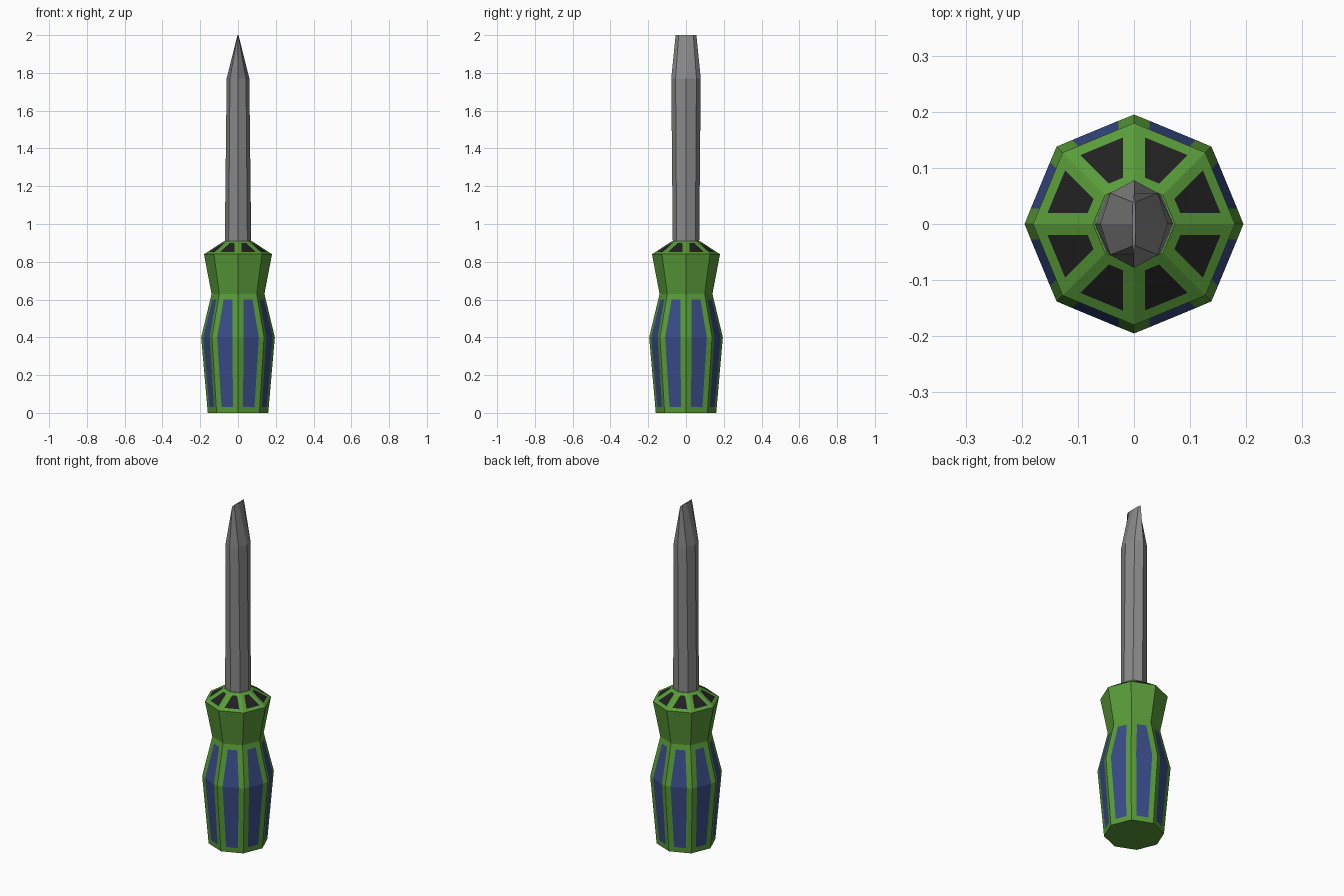
import bpy, bmesh
from math import cos, sin, pi

if "Cube" in bpy.data.objects:
    bpy.data.objects.remove(bpy.data.objects["Cube"])


def material(name, color):
    m = bpy.data.materials.new(name)
    m.diffuse_color = (*color, 1)
    m.use_nodes = True
    m.node_tree.nodes["Principled BSDF"].inputs["Base Color"].default_value = m.diffuse_color
    return m


def loft(rings, sides=8):
    """Bridge octagonal rings given as (z, x radius, y radius), with capped ends."""
    bm = bmesh.new()
    loops = [[bm.verts.new((rx * cos(2 * pi * i / sides), ry * sin(2 * pi * i / sides), z))
              for i in range(sides)] for z, rx, ry in rings]
    bands = []
    for a, b in zip(loops, loops[1:]):
        bands.append([bm.faces.new((a[i], a[(i + 1) % sides], b[(i + 1) % sides], b[i]))
                      for i in range(sides)])
    bm.faces.new(loops[0][::-1])
    bm.faces.new(loops[-1])
    bm.normal_update()
    return bm, bands


def finish(bm, name, mats=()):
    mesh = bpy.data.meshes.new(name)
    bm.to_mesh(mesh)
    bm.free()
    for m in mats:
        mesh.materials.append(m)
    ob = bpy.data.objects.new(name, mesh)
    bpy.context.collection.objects.link(ob)
    return ob


green = material("green_grip", (0.10, 0.33, 0.04))
blue = material("blue_panel", (0.04, 0.07, 0.24))
black = material("black_panel", (0.015, 0.015, 0.015))
steel = material("steel", (0.25, 0.25, 0.25))

# Handle: octagonal grip with waist and sloped collar
profile = [(0, 0.16), (0.40, 0.195), (0.63, 0.14), (0.84, 0.18), (0.91, 0.073)]
bm, bands = loft([(z, r, r) for z, r in profile])


def panel(faces, margin, slot):
    bmesh.ops.inset_region(bm, faces=faces, thickness=margin, depth=0,
                           use_boundary=True, use_even_offset=True)
    for f in faces:
        f.material_index = slot


# Flush coloured panels: blue along the grip, black on the collar slope
for i in range(8):
    panel([bands[0][i], bands[1][i]], 0.03, 1)
    panel([bands[3][i]], 0.02, 2)
finish(bm, "handle", (green, blue, black))

# Shaft: octagonal bar flattening to a thin flat blade tip
bm, _ = loft([(0.90, 0.07, 0.07), (1.77, 0.06, 0.078), (2.0, 0.003, 0.055)])
finish(bm, "shaft", (steel,))
